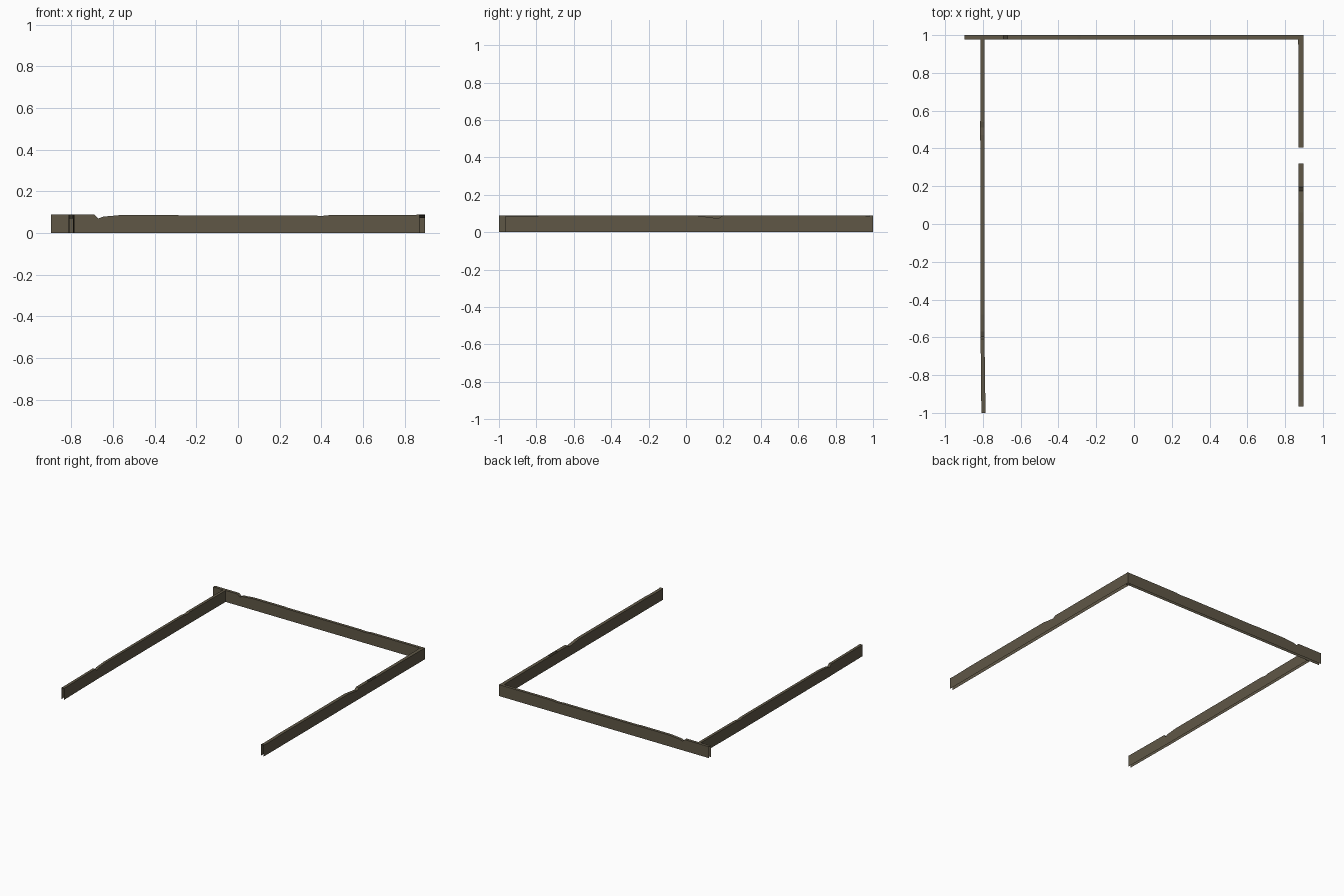
import bpy, bmesh

mat = bpy.data.materials.new("weathered dark wood")
mat.diffuse_color = (0.115, 0.096, 0.062, 1)


def rail(name, stations, place, gap=None):
    """Hollow rail open below and at both ends.
    stations: (along, side a, side b, top height); gap: segment without a top."""
    bm = bmesh.new()
    rings = []
    for t, a, b, h in stations:
        rings.append([bm.verts.new(place(t, c, z))
                      for c, z in ((a, 0), (a, h), (b, h), (b, 0))])
    for i, (r, s) in enumerate(zip(rings, rings[1:])):
        for k in range(3):
            if k == 1 and i == gap:
                continue
            bm.faces.new((r[k], r[k + 1], s[k + 1], s[k]))
    bmesh.ops.recalc_face_normals(bm, faces=bm.faces)
    # the outside of each top must face up
    if sum(f.normal.z for f in bm.faces) < 0:
        bmesh.ops.reverse_faces(bm, faces=bm.faces)
    me = bpy.data.meshes.new(name)
    bm.to_mesh(me)
    bm.free()
    me.materials.append(mat)
    ob = bpy.data.objects.new(name, me)
    bpy.context.collection.objects.link(ob)
    return ob


def along_x(t, c, z):
    return (t, c, z)


def along_y(t, c, z):
    return (c, t, z)


H = 0.088

# back rail with a chipped top edge near its left end
rail("back_rail", [(x, 0.978, 1.0, h) for x, h in (
    (-0.897, H), (-0.69, H), (-0.67, 0.07), (-0.645, 0.08), (-0.62, 0.081),
    (-0.56, 0.087), (-0.3, 0.087), (-0.28, 0.085), (0.35, 0.085),
    (0.40, 0.082), (0.45, 0.087), (0.897, H))], along_x)

# left rail, slightly uneven in width
rail("left_rail", [
    (-1.0, -0.808, -0.786, H), (-0.72, -0.811, -0.79, H),
    (-0.61, -0.812, -0.791, H), (-0.595, -0.813, -0.792, 0.07),
    (-0.57, -0.813, -0.792, 0.08), (-0.48, -0.813, -0.792, H),
    (0.47, -0.814, -0.792, H), (0.51, -0.814, -0.792, 0.082),
    (0.54, -0.814, -0.792, H), (0.978, -0.812, -0.791, H)], along_y)

# right rail, chipped, with a missing piece of top plate
rail("right_rail", [
    (-0.967, 0.872, 0.897, H), (-0.94, 0.872, 0.897, 0.085),
    (-0.82, 0.872, 0.897, 0.086), (-0.78, 0.872, 0.897, H),
    (0.06, 0.872, 0.897, H), (0.12, 0.872, 0.897, 0.08),
    (0.175, 0.872, 0.897, 0.073), (0.195, 0.872, 0.897, H),
    (0.32, 0.872, 0.897, H), (0.405, 0.872, 0.897, H),
    (0.85, 0.871, 0.897, H), (0.99, 0.869, 0.897, H - 0.0005)],
    along_y, gap=8)

# end strip closing the back right corner
rail("corner_end", [(0.985, 0.896, 0.897, H), (1.0, 0.896, 0.897, H)], along_y)
